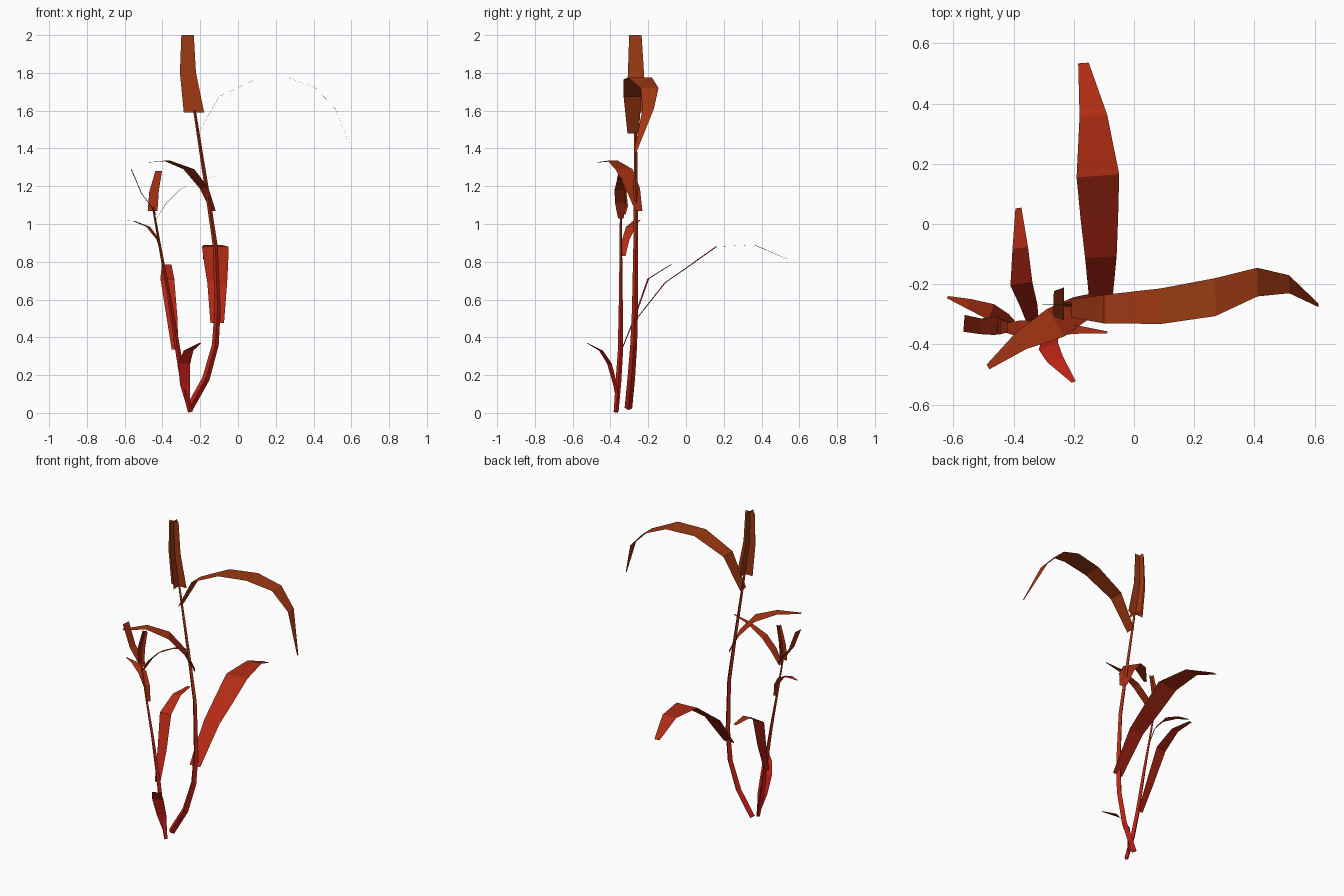
import bpy
from mathutils import Vector

LOW, HIGH, BANDS = Vector((0.52, 0.012, 0.008)), Vector((0.32, 0.045, 0.006)), 8
mats = []
for i in range(BANDS):
    m = bpy.data.materials.new(f"foliage_{i}")
    m.diffuse_color = (*LOW.lerp(HIGH, i / (BANDS - 1)), 1)
    mats.append(m)


def make(name, verts, faces):
    """Mesh object whose faces go from red (low) to rust (high)."""
    me = bpy.data.meshes.new(name)
    me.from_pydata(verts, [], faces)
    for m in mats:
        me.materials.append(m)
    for p in me.polygons:
        p.material_index = max(0, min(BANDS - 1, int(p.center.z / 2 * BANDS)))
    ob = bpy.data.objects.new(name, me)
    bpy.context.collection.objects.link(ob)


def ribbon(name, rows, side=None):
    """Flat strip through rows of (x, y, z, width); side points to its right."""
    pts = [Vector(r[:3]) for r in rows]
    if side is None:
        d = pts[-1] - pts[0]
        side = Vector((d.y, -d.x, 0)).normalized()
    side = Vector(side)
    verts = []
    for p, r in zip(pts, rows):
        verts += [p + side * r[3] / 2, p - side * r[3] / 2]
    make(name, verts, [(2*i, 2*i+2, 2*i+3, 2*i+1) for i in range(len(pts) - 1)])


def stem(name, rows):
    """Four-sided tapering tube through rows of (x, y, z, width)."""
    pts = [Vector(r[:3]) for r in rows]
    verts, faces = [], []
    for i, r in enumerate(rows):
        t = (pts[min(i + 1, len(pts) - 1)] - pts[max(i - 1, 0)]).normalized()
        a = Vector((0, 1, 0)).cross(t).normalized()
        b = t.cross(a)
        verts += [pts[i] + (a * u + b * v) * r[3] / 2
                  for u, v in ((1, 0), (0, 1), (-1, 0), (0, -1))]
    for i in range(len(pts) - 1):
        for j in range(4):
            k = (j + 1) % 4
            faces.append((4*i+j, 4*i+k, 4*i+4+k, 4*i+4+j))
    make(name, verts, faces)


# Stems
stem("tall_stem", [(-.257, -.305, .025, .04), (-.17, -.29, .18, .04), (-.12, -.277, .36, .036),
                   (-.108, -.27, .55, .032), (-.12, -.266, .88, .026), (-.16, -.266, 1.15, .022),
                   (-.23, -.268, 1.6, .014)])
stem("short_stem", [(-.252, -.37, .005, .026), (-.29, -.358, .16, .03), (-.318, -.347, .33, .028),
                    (-.365, -.345, .62, .02), (-.41, -.345, .86, .014), (-.45, -.345, 1.09, .01)])

# Leaves on the tall stem
ribbon("tall_top_leaf", [(-.21, -.28, 1.48, .06), (-.1, -.283, 1.675, .095), (.09, -.273, 1.765, .118),
                         (.27, -.243, 1.775, .126), (.41, -.193, 1.72, .095), (.515, -.2, 1.61, .06),
                         (.613, -.27, 1.375, .012)])
ribbon("tall_middle_leaf", [(-.13, -.25, 1.07, .045), (-.18, -.282, 1.19, .09), (-.26, -.328, 1.29, .108),
                            (-.375, -.388, 1.335, .065), (-.485, -.475, 1.325, .018)])
ribbon("tall_back_leaf", [(-.11, -.28, .475, .072), (-.11, -.11, .69, .105), (-.115, .02, .78, .125),
                          (-.12, .16, .88, .142), (-.135, .36, .89, .092), (-.168, .535, .815, .035)])

# Leaves on the short stem
ribbon("short_back_leaf", [(-.333, -.34, .335, .036), (-.35, -.27, .51, .058), (-.374, -.2, .71, .074),
                           (-.378, -.08, .785, .052), (-.384, .053, .785, .02)])
ribbon("short_base_leaf", [(-.265, -.36, .045, .022), (-.28, -.375, .15, .058), (-.285, -.405, .26, .068),
                           (-.262, -.45, .33, .055), (-.2, -.525, .37, .014)])
ribbon("short_low_leaf", [(-.4, -.33, .83, .02), (-.425, -.318, .92, .042), (-.475, -.292, .985, .055),
                          (-.55, -.265, 1.015, .034), (-.62, -.243, 1.02, .008)])
ribbon("short_right_leaf", [(-.43, -.345, 1.03, .03), (-.38, -.348, 1.11, .055), (-.31, -.351, 1.18, .055),
                            (-.2, -.35, 1.235, .03), (-.088, -.36, 1.257, .006)])
ribbon("short_left_leaf", [(-.43, -.34, 1.05, .04), (-.46, -.338, 1.095, .062), (-.51, -.34, 1.16, .052),
                           (-.565, -.33, 1.29, .056)])

# Flower heads: two crossed strips each
heads = {"tall": [(-.233, -.265, 1.59, .108), (-.265, -.265, 1.8, .085), (-.267, -.268, 2.0, .066)],
         "short": [(-.452, -.342, 1.07, .052), (-.445, -.342, 1.17, .05), (-.42, -.342, 1.28, .035)]}
for name, rows in heads.items():
    ribbon(f"{name}_head_front", rows, (1, 0, 0))
    ribbon(f"{name}_head_side", rows, (0, -1, 0))
